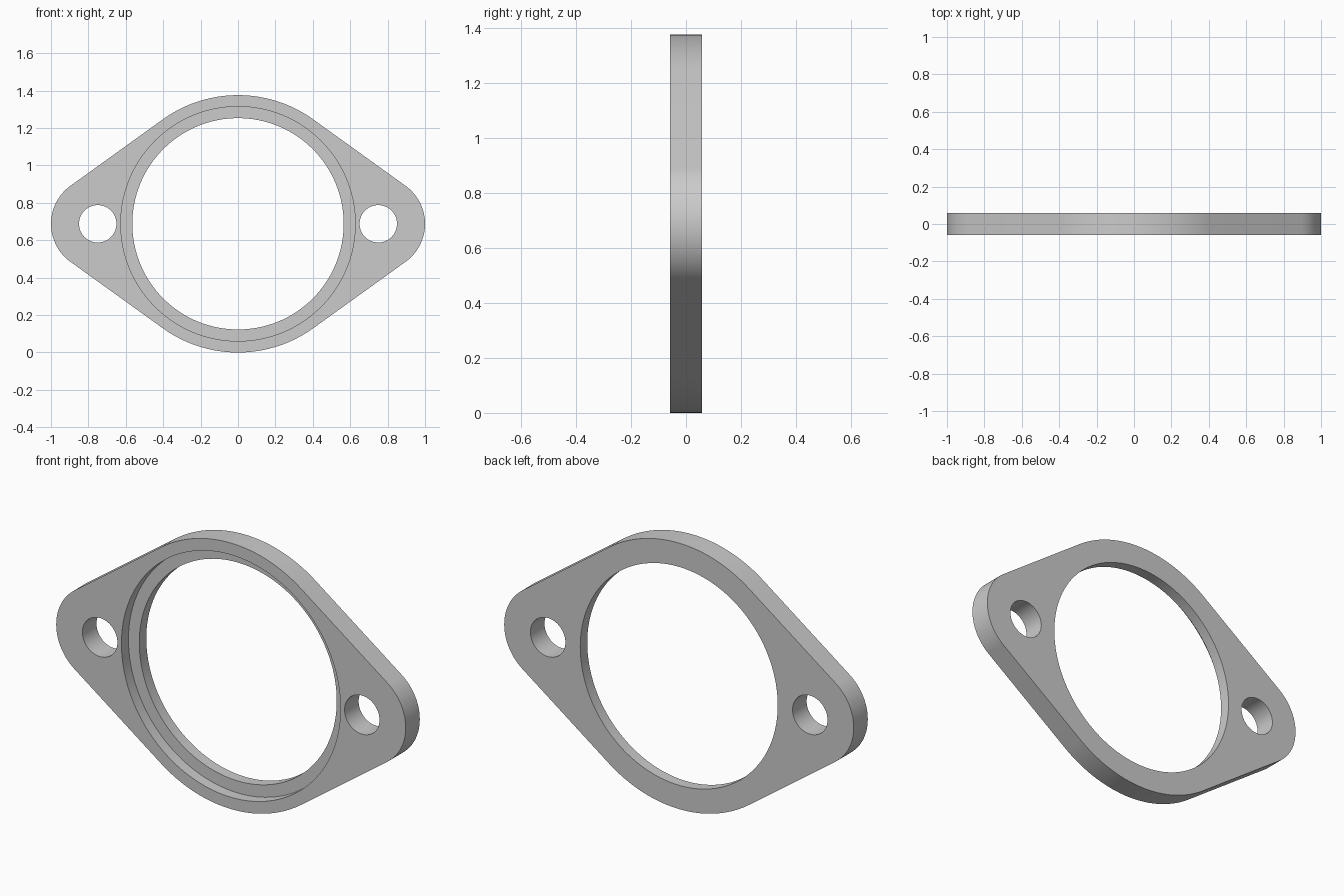
import bpy
import bmesh
from math import asin, cos, sin, pi, radians
from mathutils import Matrix, Vector

CENTRE_Z = 0.688      # bore axis height, equal to the hub radius
HUB_R, LUG_R, LUG_X = 0.688, 0.25, 0.75
BORE_R, RECESS_R, BOLT_R = 0.565, 0.627, 0.1
HALF = 0.0575         # half the plate thickness

cube = bpy.data.objects.get("Cube")
if cube:
    bpy.data.objects.remove(cube, do_unlink=True)

grey = bpy.data.materials.new("plain_grey")
grey.use_nodes = True
colour = (0.6, 0.6, 0.6, 1)
grey.diffuse_color = colour
grey.node_tree.nodes["Principled BSDF"].inputs["Base Color"].default_value = colour


def add_object(name, bm):
    bmesh.ops.recalc_face_normals(bm, faces=bm.faces)
    mesh = bpy.data.meshes.new(name)
    bm.to_mesh(mesh)
    bm.free()
    mesh.materials.append(grey)
    obj = bpy.data.objects.new(name, mesh)
    bpy.context.collection.objects.link(obj)
    return obj


def arc(x, radius, start, end, steps):
    """Points along an arc in the xz plane, on the front face."""
    angles = [start + (end - start) * i / steps for i in range(steps + 1)]
    return [(x + radius * cos(a), -HALF, CENTRE_Z + radius * sin(a)) for a in angles]


def cutter(name, x, radius, y0, y1, sides):
    """Round cutter along y, between y0 and y1."""
    bm = bmesh.new()
    place = Matrix.Translation((x, (y0 + y1) / 2, CENTRE_Z)) @ Matrix.Rotation(pi / 2, 4, 'X')
    bmesh.ops.create_cone(bm, cap_ends=True, segments=sides, radius1=radius,
                          radius2=radius, depth=y1 - y0, matrix=place)
    obj = add_object(name, bm)
    obj.hide_render = True
    return obj


# Plate outline: hub and lug arcs joined by their common tangents
t = pi / 2 - asin((HUB_R - LUG_R) / LUG_X)
outline = (arc(LUG_X, LUG_R, -t, t, 32) + arc(0, HUB_R, t, pi - t, 40)
           + arc(-LUG_X, LUG_R, pi - t, pi + t, 32) + arc(0, HUB_R, pi + t, 2 * pi - t, 40))
bm = bmesh.new()
face = bm.faces.new([bm.verts.new(p) for p in outline])
extruded = bmesh.ops.extrude_face_region(bm, geom=[face], use_keep_orig=True)
back = [v for v in extruded["geom"] if isinstance(v, bmesh.types.BMVert)]
bmesh.ops.translate(bm, verts=back, vec=Vector((0, 2 * HALF, 0)))
flange = add_object("flange_plate", bm)

# Through bore, front recess and the two bolt holes
cutters = [cutter("bore_cutter", 0, BORE_R, -0.2, 0.2, 128),
           cutter("recess_cutter", 0, RECESS_R, -0.2, 0, 128),
           cutter("right_bolt_cutter", -LUG_X, BOLT_R, -0.2, 0.2, 64),
           cutter("left_bolt_cutter", LUG_X, BOLT_R, -0.2, 0.2, 64)]

bpy.ops.object.select_all(action='DESELECT')
flange.select_set(True)
bpy.context.view_layer.objects.active = flange
for tool in cutters:
    mod = flange.modifiers.new(tool.name, 'BOOLEAN')
    mod.operation = 'DIFFERENCE'
    mod.solver = 'EXACT'
    mod.object = tool
    bpy.ops.object.modifier_apply(modifier=mod.name)
    bpy.data.objects.remove(tool, do_unlink=True)

# Smooth walls with crisp rims
bpy.ops.object.shade_smooth_by_angle(angle=radians(30))
